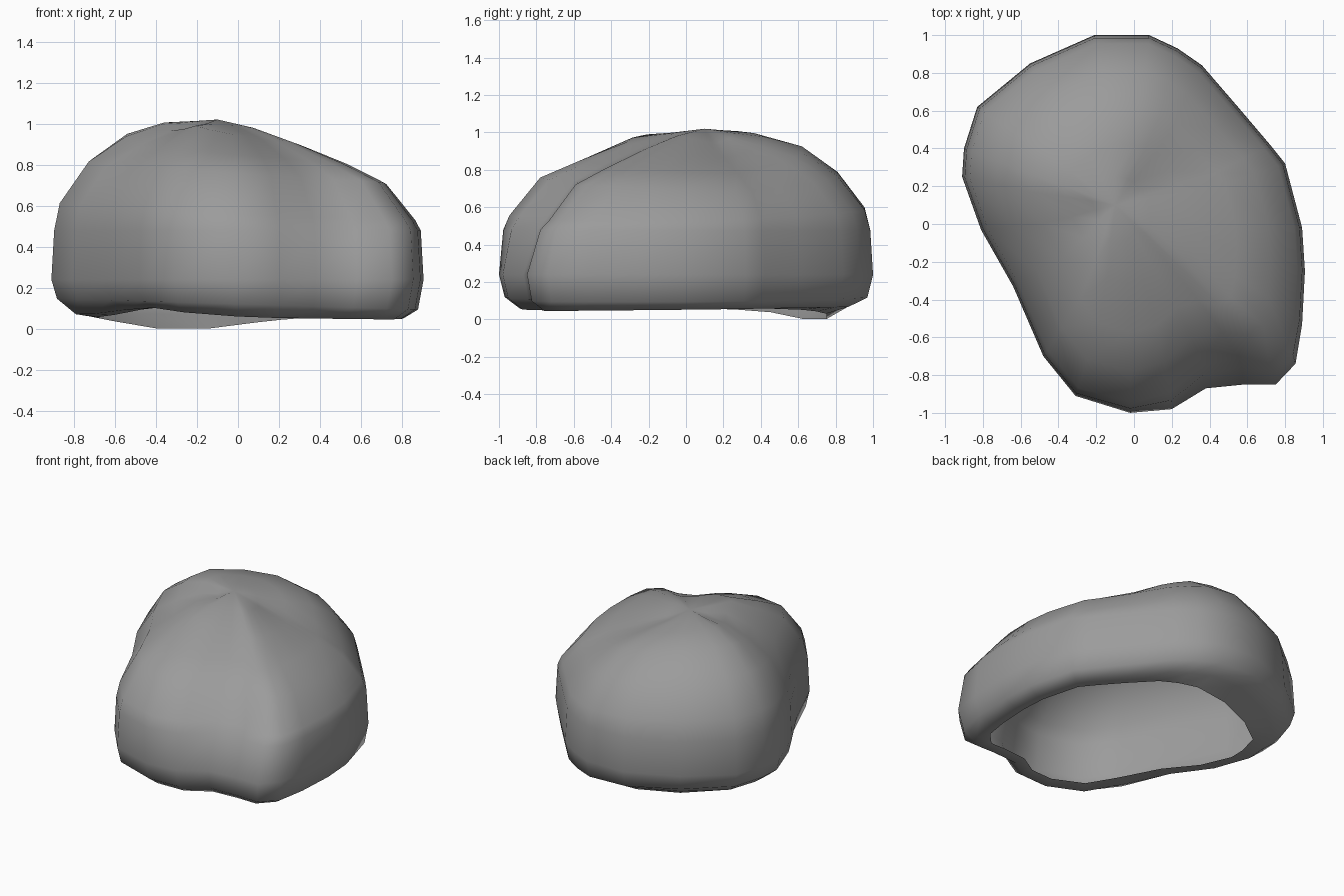
import bpy, bmesh
from math import exp
from mathutils import Vector

cube = bpy.data.objects.get("Cube")
if cube:
    bpy.data.objects.remove(cube, do_unlink=True)

# Stone colour
stone = bpy.data.materials.new("stone_grey")
stone.use_nodes = True
grey = (0.33, 0.33, 0.33, 1)
stone.diffuse_color = grey
stone.node_tree.nodes["Principled BSDF"].inputs["Base Color"].default_value = grey

# Widest outline of the boulder, clockwise from the back
outline = [(-.21, 1), (.08, 1), (.23, .93), (.36, .84), (.55, .62), (.72, .42),
           (.8, .32), (.89, -.02), (.905, -.25), (.89, -.53), (.855, -.74),
           (.75, -.85), (.58, -.85), (.38, -.87), (.2, -.98), (-.02, -1),
           (-.31, -.91), (-.48, -.7), (-.64, -.33), (-.81, -.03),
           (-.91, .25), (-.9, .4), (-.83, .62), (-.55, .85)]

# Rings from open rim to crown: scale, height, x tilt, y tilt, centre x, centre y
rings = [(.78, .06, 0, 0, .03, -.03),
         (.88, .06, -.01, .01, .01, -.01),
         (.97, .12, -.03, 0, 0, 0),
         (1, .24, 0, 0, 0, 0),
         (.985, .48, 0, 0, 0, 0),
         (.955, .575, -.04, .02, 0, 0),
         (.8, .775, -.06, .02, 0, .01),
         (.6, .89, -.09, .07, 0, .02),
         (.37, .96, -.1, .07, -.03, .05),
         (.17, 1, -.08, .03, -.07, .08)]


def bump(px, py, x, y, spread):
    return exp(-((px - x) ** 2 + (py - y) ** 2) / spread)


def ring_point(x, y, ring):
    s, z, tx, ty, cx, cy = ring
    p = Vector((x * s + cx, y * s + cy, z + tx * x * s + ty * y * s))
    if z < .1:      # uneven underside: raised on one side, sagging behind
        p.z += .05 * bump(p.x, p.y, -.35, -.5, .15)
        if s < .8:
            p.z -= .068 * bump(p.x, p.y, -.25, .65, .15)
    if z > .4:      # hollow pressed into the front, worn-down flanks
        p.y += .13 * s * min(1, (z - .24) / .4) * bump(x, y, .55, -.88, .15)
        wear = .35 * bump(x, y, .7, .5, .7) + .2 * bump(x, y, -.75, -.15, .12)
        p.z -= wear * s * (1 - s)
    if .9 < z < 1:  # crown swells towards the front
        p.z += .035 * bump(p.x, p.y, -.22, -.15, .08)
    return p


# Boulder shell, open underneath
bm = bmesh.new()
loops = [[bm.verts.new(ring_point(x, y, r)) for x, y in outline] for r in rings]
n = len(outline)
for low, high in zip(loops, loops[1:]):
    for i in range(n):
        j = (i + 1) % n
        bm.faces.new((low[j], low[i], high[i], high[j]))
crown = bm.verts.new((-.1, .1, 1.02))
for i in range(n):
    bm.faces.new((loops[-1][(i + 1) % n], loops[-1][i], crown))
for face in bm.faces:
    face.smooth = True

mesh = bpy.data.meshes.new("boulder")
bm.to_mesh(mesh)
bm.free()
mesh.materials.append(stone)
bpy.context.collection.objects.link(bpy.data.objects.new("boulder", mesh))
